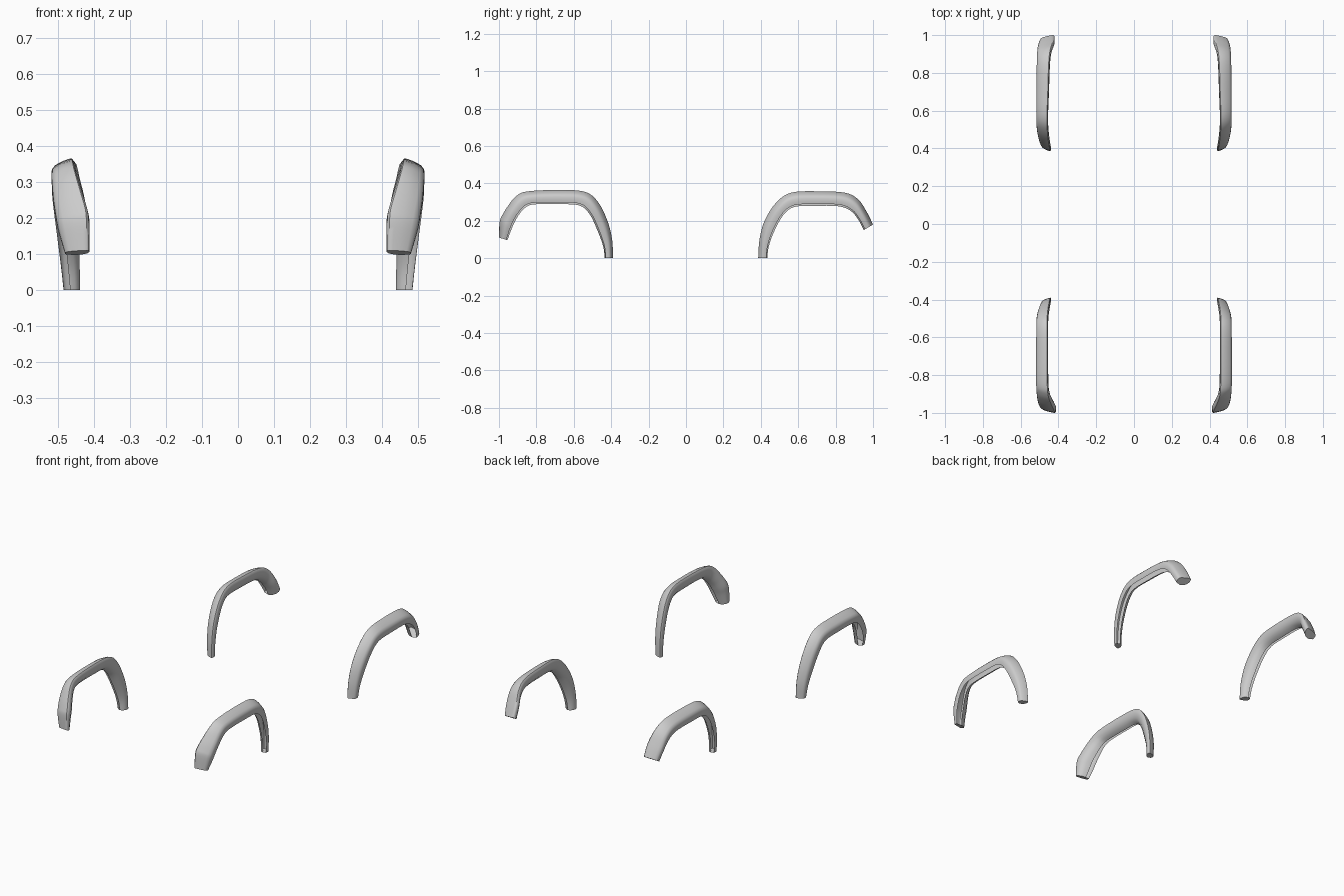
import bpy, bmesh, math
from mathutils import Vector

if "Cube" in bpy.data.objects:
    bpy.data.objects.remove(bpy.data.objects["Cube"])

# Shell cross-section: u = inboard -> outboard, v = outer edge -> wheel edge (open underneath)
SECTION = [(.6, 1), (.3, .88), (.1, .65), (0, .35), (.03, .08), (.1, 0), (.25, .02),
           (.5, .1), (.82, .24), (.95, .36), (1, .5), (1, .7), (.96, .88)]

# Stations: outer y, outer z, inner y, inner z, inboard x, outboard x
FRONT = [
    (-1.0, .11, -.955, .097, .412, .480),
    (-.997, .19, -.935, .15, .412, .498),
    (-.985, .225, -.92, .185, .415, .505),
    (-.955, .275, -.895, .23, .430, .512),
    (-.91, .33, -.86, .27, .447, .516),
    (-.85, .357, -.81, .288, .453, .518),
    (-.68, .365, -.68, .289, .455, .518),
    (-.54, .355, -.57, .282, .455, .517),
    (-.47, .30, -.515, .235, .452, .515),
    (-.42, .20, -.47, .14, .445, .503),
    (-.395, .10, -.442, .06, .440, .492),
    (-.39, 0, -.435, 0, .438, .484)]
REAR = [
    (1.0, .18, .95, .15, .420, .498),
    (.965, .25, .925, .20, .422, .508),
    (.92, .315, .885, .25, .437, .513),
    (.85, .35, .82, .277, .445, .515),
    (.70, .358, .70, .28, .450, .517),
    (.56, .35, .58, .274, .455, .517),
    (.48, .295, .52, .23, .452, .514),
    (.42, .20, .47, .14, .445, .503),
    (.393, .10, .442, .06, .440, .492),
    (.386, 0, .435, 0, .438, .484)]


def smooth(rows, steps=5):
    """Catmull-Rom interpolation through the stations."""
    out = []
    for i in range(len(rows) - 1):
        a, b = rows[max(i - 1, 0)], rows[i]
        c, d = rows[i + 1], rows[min(i + 2, len(rows) - 1)]
        for s in range(steps):
            t = s / steps
            out.append([.5 * (2 * q + (r - p) * t + (2 * p - 5 * q + 4 * r - w) * t * t
                              + (3 * q - p - 3 * r + w) * t ** 3)
                        for p, q, r, w in zip(a, b, c, d)])
    out.append(list(rows[-1]))
    return out


def arch_trim(name, rows):
    """Loft the section along the arch, cap both ends, mirror to the other side."""
    bm = bmesh.new()
    rings = []
    for yo, zo, yi, zi, x0, x1 in smooth(rows):
        rings.append([bm.verts.new(Vector((x0 + u * (x1 - x0),
                                           yo + v * (yi - yo),
                                           max(0, zo + v * (zi - zo)))))
                      for u, v in SECTION])
    for r, s in zip(rings, rings[1:]):
        for i in range(len(SECTION) - 1):
            bm.faces.new((r[i], r[i + 1], s[i + 1], s[i]))
    bm.faces.new(rings[0])
    bm.faces.new(rings[-1][::-1])
    bmesh.ops.recalc_face_normals(bm, faces=bm.faces[:])
    mesh = bpy.data.meshes.new(name)
    bm.to_mesh(mesh)
    bm.free()
    ob = bpy.data.objects.new(name, mesh)
    bpy.context.collection.objects.link(ob)
    mirror = ob.modifiers.new("Mirror", 'MIRROR')
    mirror.use_mirror_merge = False
    bpy.ops.object.select_all(action='DESELECT')
    ob.select_set(True)
    bpy.context.view_layer.objects.active = ob
    bpy.ops.object.shade_smooth_by_angle(angle=math.radians(45))


# Front and rear wheel arch trims
arch_trim("front_wheel_arch_trim", FRONT)
arch_trim("rear_wheel_arch_trim", REAR)
